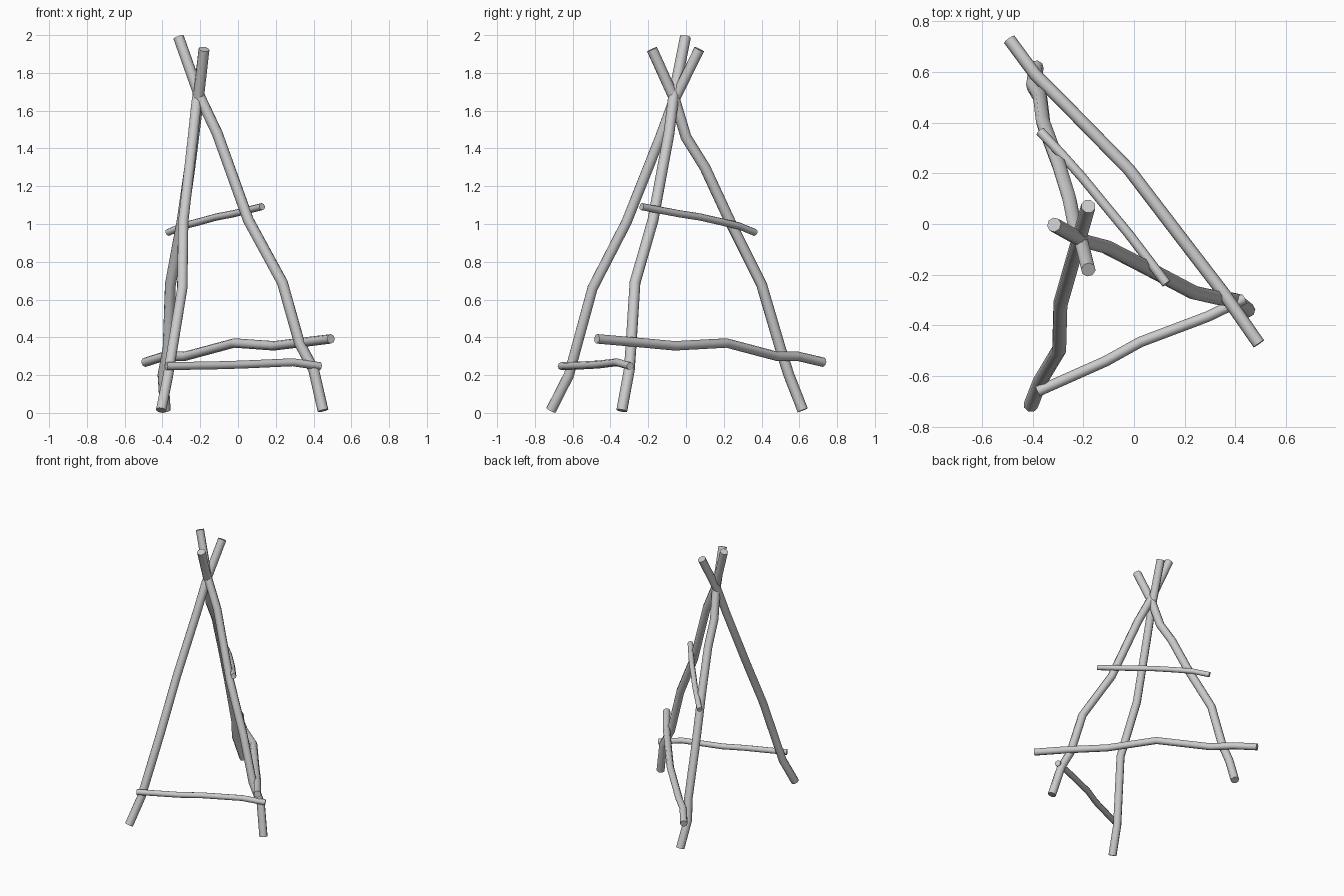
import bpy
import math

def branch(name, radius, points):
    """Crooked octagonal stick swept along a bent path with flat sawn ends."""
    cu = bpy.data.curves.new(name, 'CURVE')
    cu.dimensions = '3D'
    cu.bevel_depth = radius
    cu.bevel_resolution = 2
    cu.use_fill_caps = True
    sp = cu.splines.new('POLY')
    sp.points.add(len(points) - 1)
    for p, co in zip(sp.points, points):
        p.co = (*co, 1)
    ob = bpy.data.objects.new(name, cu)
    bpy.context.collection.objects.link(ob)
    bpy.ops.object.select_all(action='DESELECT')
    bpy.context.view_layer.objects.active = ob
    ob.select_set(True)
    bpy.ops.object.convert(target='MESH')
    # Round bark, crisp sawn ends
    bpy.ops.object.shade_smooth_by_angle(angle=math.radians(50))

# Three legs, crossing near the top
branch("right_leg", 0.029, [
    (0.45, -0.34, 0.012), (0.40, -0.30, 0.23), (0.325, -0.29, 0.37),
    (0.235, -0.27, 0.69), (0.055, -0.175, 1.02), (-0.11, -0.09, 1.48),
    (-0.205, -0.065, 1.68), (-0.315, -0.003, 1.99)])
branch("front_leg", 0.029, [
    (-0.407, -0.715, 0.014), (-0.37, -0.62, 0.2), (-0.295, -0.495, 0.66),
    (-0.29, -0.315, 1.01), (-0.24, -0.14, 1.45), (-0.22, -0.07, 1.64),
    (-0.18, 0.07, 1.925)])
branch("back_leg", 0.029, [
    (-0.385, 0.618, 0.014), (-0.397, 0.545, 0.2), (-0.37, 0.50, 0.34),
    (-0.358, 0.40, 0.68), (-0.295, 0.23, 1.02), (-0.255, 0.10, 1.30),
    (-0.235, 0.0, 1.46), (-0.21, -0.06, 1.66), (-0.18, -0.18, 1.925)])

# Cross bars lashed across the legs
branch("long_back_bar", 0.025, [
    (-0.492, 0.728, 0.268), (-0.39, 0.59, 0.30), (-0.28, 0.48, 0.30),
    (-0.02, 0.215, 0.37), (0.19, -0.06, 0.355), (0.355, -0.275, 0.375),
    (0.492, -0.472, 0.392)])
branch("low_front_bar", 0.021, [
    (-0.38, -0.66, 0.247), (-0.11, -0.54, 0.252), (0.025, -0.465, 0.256),
    (0.29, -0.365, 0.268), (0.435, -0.295, 0.247)])
branch("upper_bar", 0.019, [
    (-0.37, 0.365, 0.955), (-0.29, 0.28, 0.99), (-0.205, 0.185, 1.012),
    (-0.115, 0.075, 1.037), (-0.02, -0.04, 1.055), (0.128, -0.235, 1.092)])
